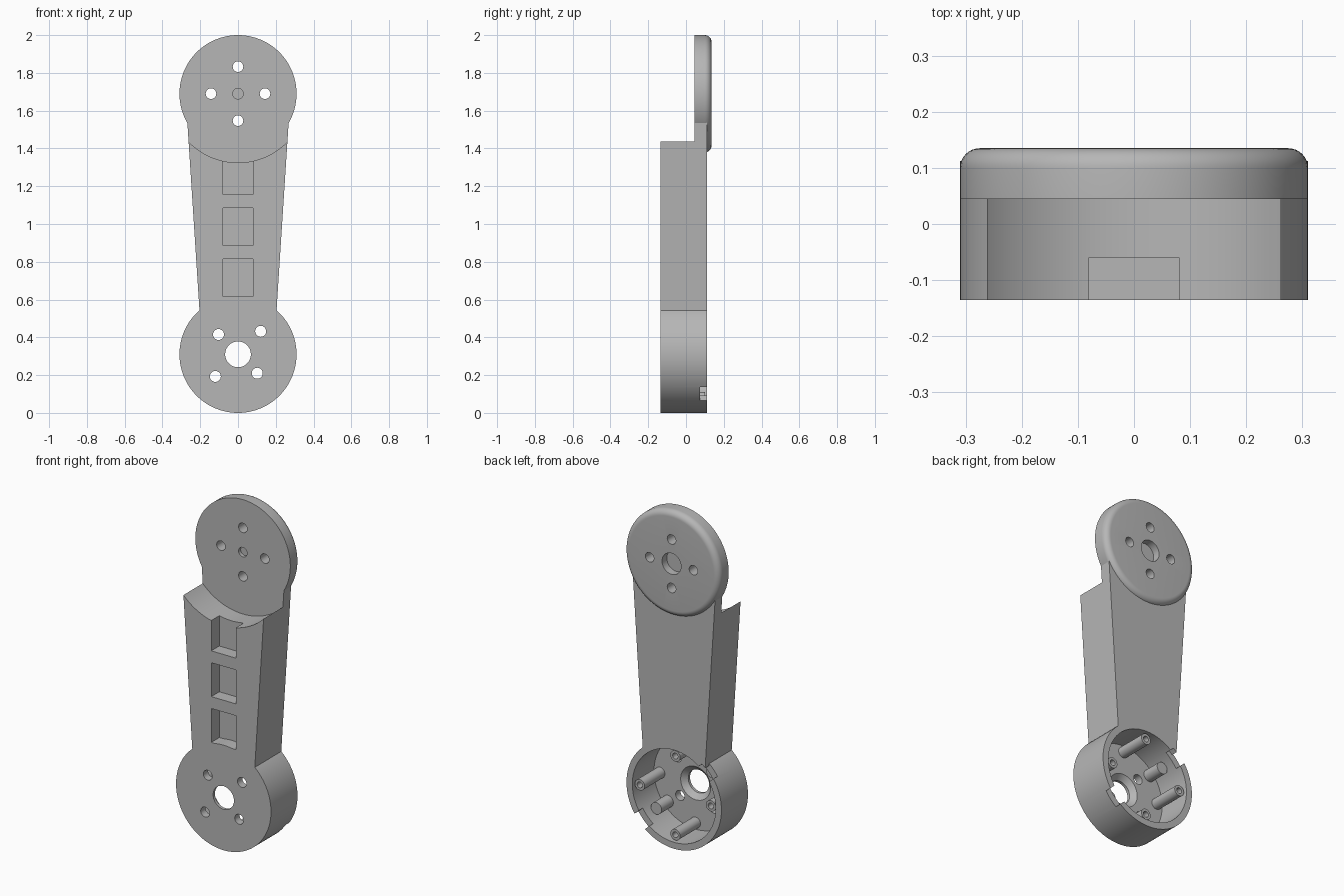
import bpy, bmesh, math
from mathutils import Matrix, Vector

cube = bpy.data.objects.get("Cube")
if cube:
    bpy.data.objects.remove(cube)

grey = bpy.data.materials.new("light_grey")
grey.use_nodes = True
COLOUR = (0.47, 0.47, 0.47, 1)
grey.diffuse_color = COLOUR
grey.node_tree.nodes["Principled BSDF"].inputs["Base Color"].default_value = COLOUR

FRONT, BACK, STEP = -0.135, 0.112, 0.045
R = 0.31
LOW, TOP = R, 2 - R      # heights of the two joint axes


def finish(bm, name):
    bmesh.ops.recalc_face_normals(bm, faces=bm.faces)
    mesh = bpy.data.meshes.new(name)
    bm.to_mesh(mesh)
    bm.free()
    mesh.materials.append(grey)
    obj = bpy.data.objects.new(name, mesh)
    bpy.context.collection.objects.link(obj)
    return obj


def lathe(name, profile, x, z, closed=True, steps=96):
    """Revolve (radius, y) points about the y axis through (x, z)."""
    bm = bmesh.new()
    verts = [bm.verts.new((r, y, 0)) for r, y in profile]
    edges = [bm.edges.new(p) for p in zip(verts, verts[1:])]
    if closed:
        edges.append(bm.edges.new((verts[-1], verts[0])))
    bmesh.ops.spin(bm, geom=verts + edges, cent=(0, 0, 0), axis=(0, 1, 0),
                   angle=math.tau, steps=steps, use_duplicate=False)
    bmesh.ops.remove_doubles(bm, verts=bm.verts, dist=1e-5)
    bmesh.ops.translate(bm, verts=bm.verts, vec=(x, 0, z))
    return finish(bm, name)


def cylinder(name, x, z, r, y0, y1, steps=32):
    return lathe(name, [(0, y0), (r, y0), (r, y1), (0, y1)], x, z, False, steps)


def box(name, centre, size, turn=0):
    bm = bmesh.new()
    matrix = (Matrix.Translation(Vector(centre)) @ Matrix.Rotation(turn, 4, 'Y')
              @ Matrix.Diagonal((*size, 1)))
    bmesh.ops.create_cube(bm, size=1, matrix=matrix)
    return finish(bm, name)


def cut(obj, cutter):
    cutter.hide_render = True
    mod = obj.modifiers.new("cut", 'BOOLEAN')
    mod.operation, mod.solver, mod.object = 'DIFFERENCE', 'EXACT', cutter
    bpy.context.view_layer.objects.active = obj
    bpy.ops.object.modifier_apply(modifier=mod.name)
    bpy.data.objects.remove(cutter)


def smooth(obj):
    bpy.ops.object.select_all(action='DESELECT')
    obj.select_set(True)
    bpy.context.view_layer.objects.active = obj
    bpy.ops.object.shade_smooth_by_angle(angle=math.radians(30))


# Tapered arm
bm = bmesh.new()
outline = [(-0.198, 0.45), (0.198, 0.45), (0.278, 1.69), (-0.278, 1.69)]
face = bm.faces.new([bm.verts.new((x, FRONT, z)) for x, z in outline])
side = bmesh.ops.extrude_face_region(bm, geom=[face])["geom"]
bmesh.ops.translate(bm, vec=(0, BACK - FRONT, 0),
                    verts=[v for v in side if isinstance(v, bmesh.types.BMVert)])
arm = finish(bm, "arm")
cut(arm, cylinder("top_clearance", 0, TOP, 0.365, -0.3, STEP, 128))
cut(arm, cylinder("top_seat", 0, TOP, R - 0.004, -0.3, 0.3, 96))
cut(arm, cylinder("low_seat", 0, LOW, R - 0.01, -0.3, 0.3, 96))
for z in (0.715, 0.985, 1.255):
    cut(arm, box("pocket", (0, -0.16, z), (0.16, 0.2, 0.2)))

# Upper joint disc with a rounded back edge and a blind centre bore
fillet = 0.035
edge = [(R - fillet + fillet * math.cos(i * math.pi / 16),
         0.1 + fillet * math.sin(i * math.pi / 16)) for i in range(9)]
disc = lathe("upper_disc", [(0, 0.065), (0.028, 0.065), (0.028, STEP), (R, STEP)] + edge
             + [(0.062, 0.135), (0.062, 0.09), (0, 0.09)], 0, TOP, closed=False)
for i in range(4):
    a = i * math.pi / 2
    cut(disc, cylinder("bolt_hole", 0.143 * math.cos(a), TOP + 0.143 * math.sin(a),
                       0.028, -0.1, 0.3))

# Lower housing: a cup open to the back with a countersunk shaft hole
floor, bore = -0.09, 0.272
housing = lathe("lower_housing", [(0.068, FRONT), (R, FRONT), (R, BACK), (bore, BACK),
                                  (bore, floor), (0.098, floor), (0.068, -0.118)], 0, LOW)
for x, z in [(-0.103, 0.415), (0.12, 0.432), (0.102, 0.21), (-0.12, 0.193)]:
    cut(housing, cylinder("screw_hole", x, z, 0.029, -0.3, 0))
for s in (1, -1):
    a = math.radians(43)
    cut(housing, box("rim_notch", (s * 0.29 * math.cos(a), 0.125, LOW - s * 0.29 * math.sin(a)),
                     (0.1, 0.1, 0.1), a))

# Hollow screw posts and short stubs inside the housing
parts = [arm, disc, housing]
for i in range(4):
    a = i * math.pi / 2
    parts.append(lathe("screw_post", [(0, floor - 0.01), (0.032, floor - 0.01), (0.032, 0.1),
                                      (0.017, 0.1), (0.017, 0.04), (0, 0.04)],
                       0.232 * math.cos(a), LOW + 0.232 * math.sin(a), False, 32))
for s in (1, -1):
    parts.append(cylinder("stub", s * 0.18, LOW - s * 0.155, 0.035, floor - 0.01, 0.02))

for part in parts:
    smooth(part)
